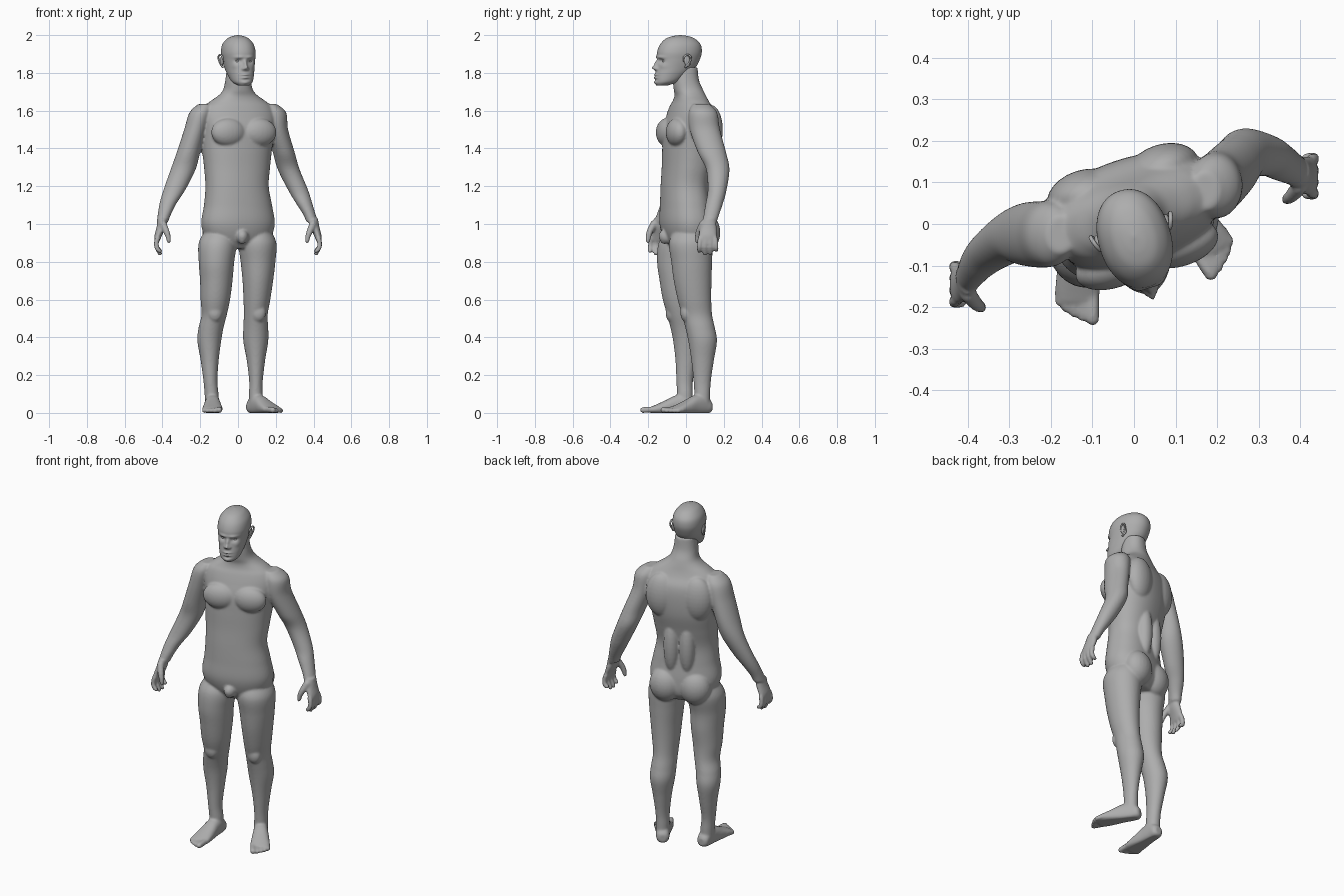
import bpy, bmesh, math
from mathutils import Matrix, Vector

grey = bpy.data.materials.new("plain grey")
grey.diffuse_color = (0.42, 0.42, 0.42, 1)


def spline(pts, steps):
    """Smooth (Catmull-Rom) resampling of a list of equal-length tuples."""
    out = []
    for i in range(len(pts) - 1):
        a, b, c, d = pts[max(i - 1, 0)], pts[i], pts[i + 1], pts[min(i + 2, len(pts) - 1)]
        for k in range(steps):
            t = k / steps
            out.append([0.5 * (2 * q + (r - p) * t + (2 * p - 5 * q + 4 * r - s) * t * t
                               + (3 * q - p - 3 * r + s) * t ** 3)
                        for p, q, r, s in zip(a, b, c, d)])
    return out + [list(pts[-1])]


def skin(bm, rings):
    """Join rings of points into a closed surface."""
    rows = [[bm.verts.new(p) for p in ring] for ring in rings]
    n = len(rows[0])
    for a, b in zip(rows, rows[1:]):
        for i in range(n):
            bm.faces.new((a[i], a[(i + 1) % n], b[(i + 1) % n], b[i]))
    bm.faces.new(rows[0])
    bm.faces.new(rows[-1])


def loft(bm, secs, M=Matrix(), p=2.0, n=40, steps=6, yaw=0):
    """Loft (x, y, z, rx, ry) superellipses along local z."""
    def power(v):
        return math.copysign(abs(v) ** (2 / p), v)
    rings = []
    for x, y, z, rx, ry in spline(secs, steps):
        ring = []
        for i in range(n):
            a = 2 * math.pi * i / n
            v = Matrix.Rotation(yaw, 3, 'Z') @ Vector((rx * power(math.cos(a)), ry * power(math.sin(a)), 0))
            ring.append(M @ (v + Vector((x, y, z))))
        rings.append(ring)
    skin(bm, rings)


def ball(bm, c, r, M=Matrix(), tilt=0):
    mat = M @ Matrix.Translation(c) @ Matrix.Rotation(tilt, 4, 'X') @ Matrix.Diagonal((*r, 1))
    bmesh.ops.create_uvsphere(bm, u_segments=24, v_segments=16, radius=1, matrix=mat)


def tube(bm, pts, radii, n=14):
    """Round-ended tapering tube for fingers, toes and ear rims."""
    path = spline([(*p, r) for p, r in zip(pts, radii)], 4)
    rings = []
    for i, q in enumerate(path):
        t = Vector(path[min(i + 1, len(path) - 1)][:3]) - Vector(path[max(i - 1, 0)][:3])
        rot = t.to_track_quat('Z', 'Y')
        rings.append([Vector(q[:3]) + rot @ Vector((q[3] * math.cos(2 * math.pi * k / n),
                                                    q[3] * math.sin(2 * math.pi * k / n), 0)) for k in range(n)])
    skin(bm, rings)
    for q in (path[0], path[-1]):
        ball(bm, q[:3], (q[3],) * 3)


def finish(bm, name, voxel=None):
    bmesh.ops.recalc_face_normals(bm, faces=bm.faces)
    for f in bm.faces:
        f.smooth = True
    me = bpy.data.meshes.new(name)
    bm.to_mesh(me)
    bm.free()
    me.materials.append(grey)
    ob = bpy.data.objects.new(name, me)
    bpy.context.collection.objects.link(ob)
    if voxel:
        m = ob.modifiers.new("fuse", 'REMESH')
        m.mode, m.voxel_size, m.use_smooth_shade = 'VOXEL', voxel, True
        s = ob.modifiers.new("soften", 'SMOOTH')
        s.factor, s.iterations = 0.5, 6
    return ob


body = bmesh.new()

# torso and neck, turned towards +x
turn = math.radians(18)
loft(body, [(0, .01, .87, .1, .08), (0, .01, .92, .17, .115), (0, 0, 1.0, .198, .128),
            (0, -.005, 1.1, .183, .122), (-.005, -.008, 1.2, .17, .117), (-.005, .005, 1.3, .177, .124),
            (-.005, .018, 1.4, .188, .134), (0, .025, 1.5, .198, .134), (0, .03, 1.57, .205, .12),
            (0, .025, 1.62, .185, .098), (0, .025, 1.65, .15, .085), (0, .022, 1.68, .105, .078),
            (0, .013, 1.71, .078, .076), (0, 0, 1.76, .066, .068), (0, 0, 1.83, .058, .06)],
     p=2.25, n=64, yaw=turn)
T = Matrix.Translation((0, .02, 0)) @ Matrix.Rotation(turn, 4, 'Z')
for s in (-1, 1):
    ball(body, (s * .085, -.1, 1.485), (.095, .053, .075), T)         # chest muscle
    ball(body, (s * .1, .085, 1.5), (.09, .06, .13), T)               # shoulder blade
    ball(body, (s * .085, .062, .955), (.09, .075, .1), T)            # buttock
    ball(body, (s * .045, .08, 1.2), (.045, .045, .16), T)            # lower back muscle
    ball(body, (s * .045, -.085, 1.2), (.05, .045, .17), T)           # belly muscle
ball(body, (.022, -.1, .935), (.034, .045, .04))                      # groin
ball(body, (.022, -.115, .925), (.022, .025, .032))

# arms
loft(body, [(.17, .08, 1.635, .035, .045), (.192, .09, 1.59, .063, .075), (.205, .1, 1.5, .06, .08),
            (.242, .137, 1.38, .058, .075), (.268, .168, 1.29, .058, .062), (.318, .165, 1.18, .053, .05),
            (.35, .15, 1.11, .043, .046), (.378, .135, 1.05, .033, .041), (.392, .125, 1.01, .03, .038)])
loft(body, [(-.175, -.025, 1.635, .035, .045), (-.197, -.025, 1.59, .06, .075), (-.225, -.025, 1.5, .06, .08),
            (-.262, -.025, 1.38, .062, .075), (-.29, -.03, 1.29, .066, .062), (-.337, -.06, 1.18, .058, .05),
            (-.37, -.088, 1.11, .045, .045), (-.39, -.115, 1.05, .035, .04), (-.4, -.128, 1.01, .03, .038)])


# hands
def hand(s, cx, cy):
    def at(x, y, z):
        return (cx + s * x, cy + y, z)
    loft(body, [(*at(-.008, .01, 1.03), .026, .034), (*at(.003, .004, .98), .024, .043),
                (*at(.017, 0, .94), .02, .048), (*at(.024, 0, .91), .014, .045)])
    for i, tip in enumerate((.856, .842, .845, .862)):
        y = -.039 + .026 * i
        tube(body, [at(.021, y, .925), at(.028, y * 1.1, .892), at(.021, y * 1.17, .868), at(.008, y * 1.15, tip)],
             (.014, .0135, .0125, .011))
    tube(body, [at(-.008, -.025, 1.0), at(-.026, -.047, .96), at(-.036, -.054, .93), at(-.039, -.056, .91)],
         (.02, .017, .014, .012))


hand(1, .405, .115)
hand(-1, -.405, -.145)

# legs
loft(body, [(-.1, -.01, .97, .07, .09), (-.108, -.03, .9, .1, .115), (-.114, -.045, .8, .094, .108),
            (-.115, -.04, .7, .086, .1), (-.12, -.035, .6, .078, .088), (-.126, -.022, .52, .067, .078),
            (-.143, -.008, .45, .066, .074), (-.152, .003, .38, .063, .071), (-.15, .001, .28, .048, .057),
            (-.146, -.007, .17, .037, .044), (-.14, -.006, .1, .037, .042), (-.137, -.006, .04, .036, .042)])
loft(body, [(.1, .03, .97, .07, .09), (.103, .025, .9, .1, .115), (.106, .03, .8, .092, .108),
            (.105, .035, .7, .081, .1), (.1, .045, .6, .071, .089), (.094, .058, .52, .063, .08),
            (.094, .075, .45, .066, .078), (.094, .088, .38, .066, .076), (.095, .088, .28, .049, .06),
            (.095, .086, .17, .036, .046), (.094, .086, .1, .036, .042), (.094, .085, .04, .036, .042)])
ball(body, (-.122, -.078, .53), (.04, .03, .05))                      # kneecaps
ball(body, (.108, .0, .53), (.04, .03, .05))


# feet
def foot(s, x, y, deg):
    a = math.radians(deg)
    F, U = Vector((math.sin(a), -math.cos(a), 0)), Vector((0, 0, 1))
    L = -s * Vector((math.cos(a), math.sin(a), 0))
    M = Matrix.Translation((x, y, 0)) @ Matrix((L, U, F)).transposed().to_4x4()
    loft(body, [(0, .03, -.056, .018, .022), (0, .034, -.042, .034, .036), (0, .044, 0, .038, .056),
                (0, .04, .05, .042, .052), (0, .029, .1, .049, .039), (0, .02, .15, .054, .025),
                (0, .015, .182, .05, .016)], M, p=2.3)
    for lat, tip, r in ((.036, .222, .016), (.012, .217, .0125), (-.009, .207, .012),
                        (-.028, .195, .012), (-.044, .18, .012)):
        tube(body, [M @ Vector((lat * .95, .018, .15)), M @ Vector((lat, .017, tip - .03)),
                    M @ Vector((lat, r * .95, tip))], (r, r * 1.02, r))


foot(-1, -.135, -.006, 0)
foot(1, .094, .085, 33)
for v in body.verts:                                                  # flat soles
    v.co.z = max(v.co.z, 0)
finish(body, "body", .0062)

# head: lofted skull and jaw, face shaped by soft bumps (x, z, size x, size z, depth)
head = bmesh.new()
loft(head, [(0, -.1, 1.733, .028, .03), (0, -.078, 1.752, .053, .06), (0, -.05, 1.79, .067, .087),
            (0, -.024, 1.83, .076, .106), (0, -.011, 1.87, .083, .115), (0, -.005, 1.91, .087, .12),
            (0, 0, 1.95, .079, .109), (0, 0, 1.98, .056, .08), (0, 0, 1.994, .03, .044), (0, 0, 2.0, .003, .004)],
     p=2.15, n=120, steps=9)
bumps = [(0, 1.827, .012, .012, .026), (0, 1.85, .009, .017, .014), (0, 1.79, .02, .005, .009),
         (0, 1.775, .018, .005, .009), (0, 1.7825, .022, .0025, -.004), (0, 1.763, .02, .005, -.004),
         (0, 1.748, .02, .01, .007)]
for s in (-1, 1):
    bumps += [(s * .014, 1.821, .007, .007, .009), (s * .03, 1.883, .024, .008, .007),
              (s * .033, 1.862, .016, .011, -.014), (s * .052, 1.835, .014, .014, .004)]
for v in head.verts:
    if v.co.y < -.03:
        x, z = v.co.x, v.co.z
        v.co.y -= sum(d * math.exp(-((x - bx) / sx) ** 2 - ((z - bz) / sz) ** 2) for bx, bz, sx, sz, d in bumps)
for s in (-1, 1):
    ball(head, (s * .033, -.094, 1.862), (.016, .014, .011))          # eye
    ball(head, (s * .086, .012, 1.862), (.009, .017, .03), tilt=.2)   # ear
    tube(head, [(s * .08, -.006, 1.862), (s * .088, -.006, 1.885), (s * .096, .012, 1.896),
                (s * .1, .028, 1.882), (s * .094, .022, 1.855), (s * .084, .004, 1.832)],
         (.004, .005, .005, .005, .005, .006))
skull = finish(head, "head")
skull.matrix_world = Matrix.Translation((0, -.03, 0)) @ Matrix.Rotation(math.radians(17), 4, 'Z')
